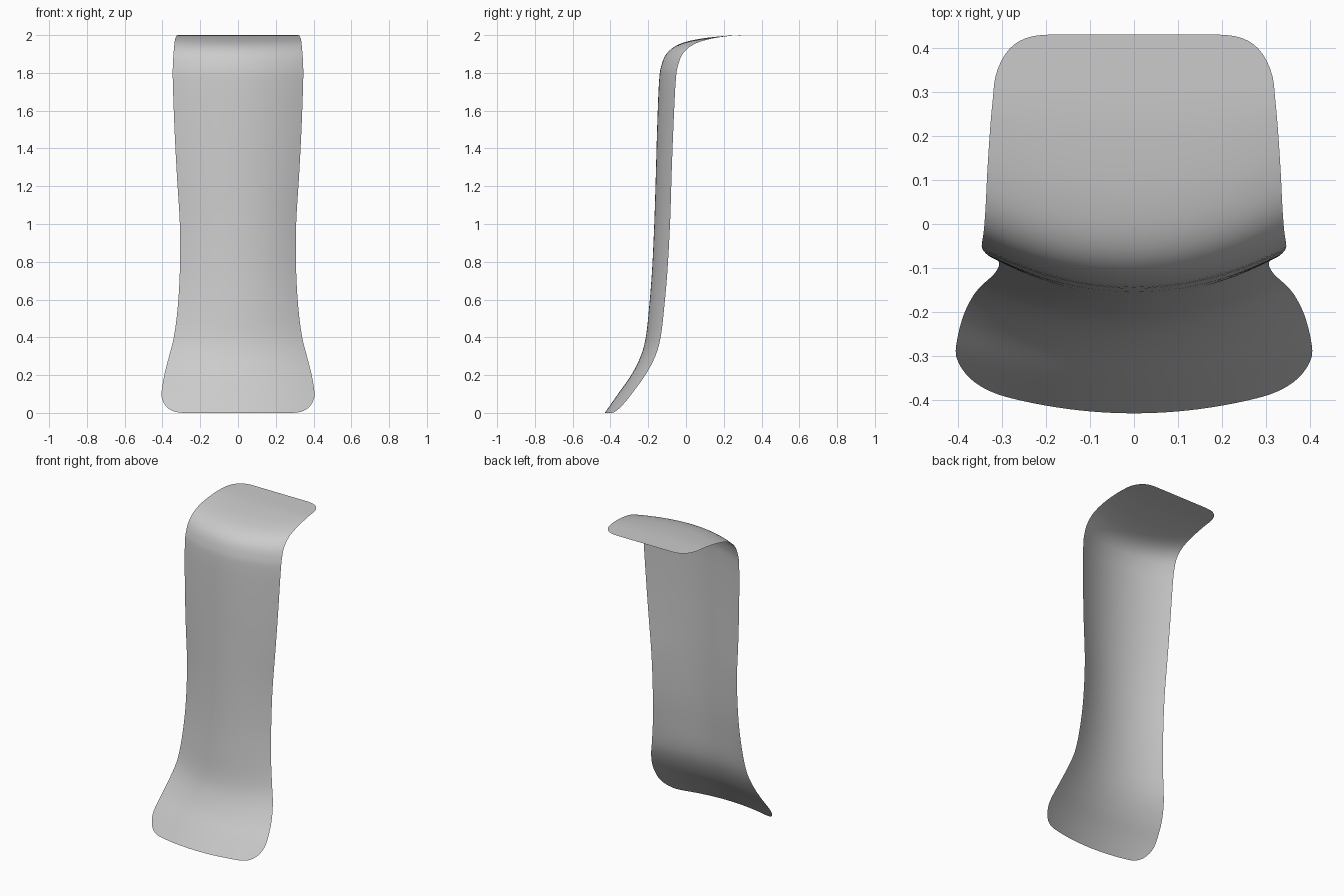
import bpy
import bmesh
import math

cube = bpy.data.objects.get("Cube")
if cube:
    bpy.data.objects.remove(cube, do_unlink=True)

STEPS = 6        # rows between two control sections
COLUMNS = 24     # faces across the sheet
CORNER = 0.12    # sideways size of the rounded corners

# Control sections from foot to top lip: centre y, z, half width, curvature
sections = [
    (-.43, 0, .40, .44),
    (-.36, .1, .405, .44),
    (-.29, .2, .39, .49),
    (-.24, .3, .365, .58),
    (-.213, .4, .34, .68),
    (-.196, .55, .32, .78),
    (-.18, .75, .308, .86),
    (-.168, 1, .308, .88),
    (-.16, 1.25, .323, .8),
    (-.153, 1.5, .336, .76),
    (-.143, 1.75, .345, .74),
    (-.13, 1.84, .345, .74),
    (-.10, 1.905, .341, .74),
    (-.04, 1.95, .337, .7),
    (.06, 1.978, .333, .55),
    (.2, 1.995, .326, .25),
    (.31, 2, .318, .05),
    (.43, 2, .31, 0),
]


def spline(a, b, c, d, t):
    """Smooth curve value between b and c."""
    return b + t / 2 * (c - a + t * (2 * a - 5 * b + 4 * c - d
                                     + t * (3 * (b - c) + d - a)))


def corner_inset(t):
    """Elliptical corner: full inset at the rim (t = 0), none at t = 1."""
    return CORNER * (1 - math.sqrt(max(0, 1 - (1 - t) ** 2)))


def sheet_rows():
    """Yield interpolated sections, with rounded corners at both ends."""
    last = len(sections) - 2
    for i in range(last + 1):
        a = sections[max(i - 1, 0)]
        b, c = sections[i], sections[i + 1]
        d = sections[min(i + 2, last + 1)]
        at_end = i in (0, last)
        count = STEPS * 2 if at_end else STEPS
        for j in range(count + (i == last)):
            t = j / count
            if i == 0:
                t = t * t
            elif i == last:
                t = 1 - (1 - t) ** 2
            y, z, width, bow = (spline(*v, t) for v in zip(a, b, c, d))
            if at_end:
                width -= corner_inset(t if i == 0 else 1 - t)
            yield y, min(max(z, 0), 2), width, bow


# Curved sheet
bm = bmesh.new()
grid = []
for y, z, width, bow in sheet_rows():
    xs = [width * (2 * k / COLUMNS - 1) for k in range(COLUMNS + 1)]
    grid.append([bm.verts.new((x, y + bow * x * x, z)) for x in xs])
for low, high in zip(grid, grid[1:]):
    for k in range(COLUMNS):
        bm.faces.new((low[k], low[k + 1], high[k + 1], high[k]))
for face in bm.faces:
    face.smooth = True

mesh = bpy.data.meshes.new("curved_panel")
bm.to_mesh(mesh)
bm.free()
panel = bpy.data.objects.new("curved_panel", mesh)
bpy.context.collection.objects.link(panel)

# Plain grey finish
grey = bpy.data.materials.new("light_grey")
grey.use_nodes = True
colour = (0.6, 0.6, 0.6, 1)
grey.diffuse_color = colour
grey.node_tree.nodes["Principled BSDF"].inputs["Base Color"].default_value = colour
mesh.materials.append(grey)
